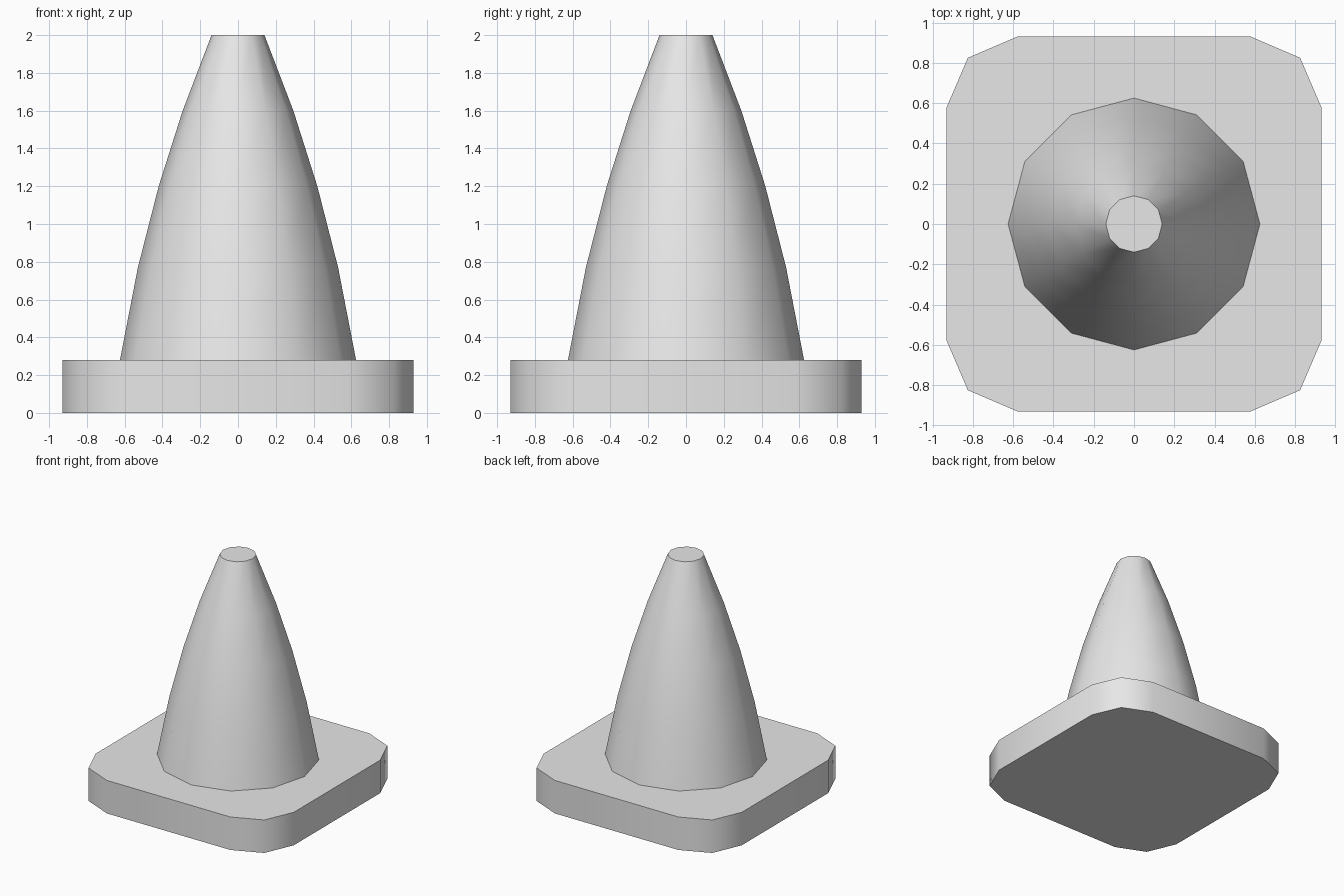
import bpy, bmesh, math

cube = bpy.data.objects.get("Cube")
if cube:
    bpy.data.objects.remove(cube, do_unlink=True)

# Single plain grey
GREY = (0.8, 0.8, 0.8, 1)
grey = bpy.data.materials.new("plain grey")
grey.use_nodes = True
grey.diffuse_color = GREY
grey.node_tree.nodes["Principled BSDF"].inputs["Base Color"].default_value = GREY


def loft(name, rings):
    """Skin a stack of equal point rings, cap both ends, smooth the sides."""
    bm = bmesh.new()
    loops = [[bm.verts.new(p) for p in ring] for ring in rings]
    n = len(loops[0])
    for low, high in zip(loops, loops[1:]):
        for i in range(n):
            j = (i + 1) % n
            bm.faces.new((low[i], low[j], high[j], high[i]))
    bm.faces.new(loops[0][::-1])
    bm.faces.new(loops[-1])
    mesh = bpy.data.meshes.new(name)
    bm.to_mesh(mesh)
    bm.free()
    mesh.materials.append(grey)
    obj = bpy.data.objects.new(name, mesh)
    bpy.context.collection.objects.link(obj)
    bpy.ops.object.select_all(action='DESELECT')
    obj.select_set(True)
    bpy.context.view_layer.objects.active = obj
    bpy.ops.object.shade_smooth_by_angle(angle=math.radians(55))
    return obj


# Square base with two-step rounded corners
BASE_TOP = 0.28
corner = [(0.93, 0.58), (0.825, 0.825), (0.58, 0.93)]
outline = []
for turn in range(4):
    outline += corner
    corner = [(-y, x) for x, y in corner]
loft("base", [[(x, y, z) for x, y in outline] for z in (0, BASE_TOP)])

# Twelve-sided cone with a gently bulging profile
SIDES = 12
profile = [(0.625, BASE_TOP), (0.53, 0.77), (0.42, 1.2), (0.293, 1.6), (0.14, 2)]
angles = [math.tau * i / SIDES for i in range(SIDES)]
loft("cone", [[(r * math.cos(a), r * math.sin(a), z) for a in angles]
              for r, z in profile])
